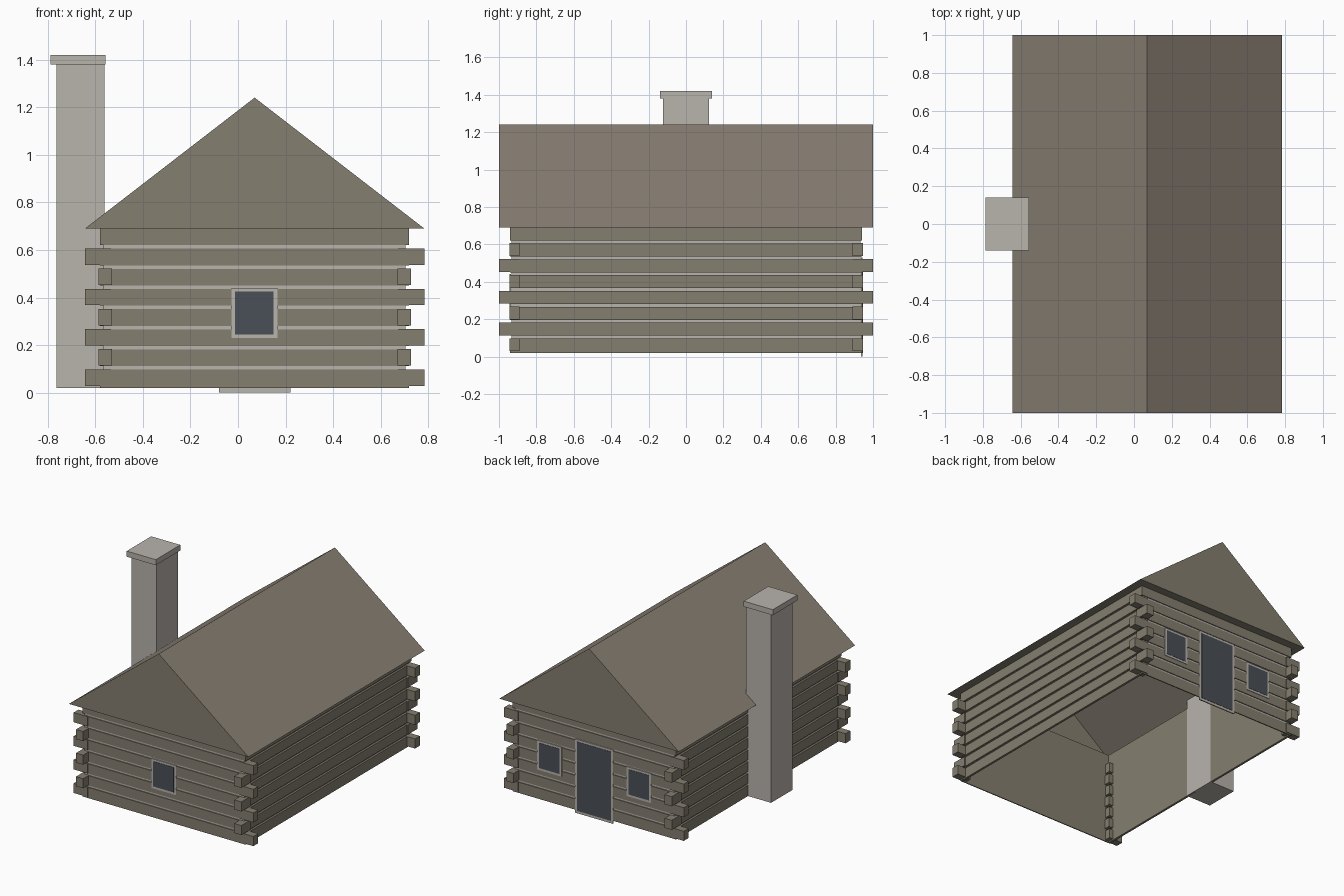
import bpy, bmesh

cube = bpy.data.objects.get("Cube")
if cube:
    bpy.data.objects.remove(cube, do_unlink=True)


def material(name, rgb):
    lin = [((c / 255 + 0.055) / 1.055) ** 2.4 for c in rgb] + [1]
    m = bpy.data.materials.new(name)
    m.use_nodes = True
    m.diffuse_color = lin
    m.node_tree.nodes["Principled BSDF"].inputs["Base Color"].default_value = lin
    return m


LOG = material("log brown", (132, 126, 111))
ROOF = material("roof brown", (136, 127, 115))
STONE = material("pale stone", (184, 179, 172))
GLASS = material("dark glass", (74, 80, 87))

CX = 0.07                   # middle of the cabin
WX, WY = 0.649, 0.94        # half sizes of the log walls
BASE, EAVE, RIDGE = 0.02, 0.69, 1.24


def finish(name, bm, mats):
    me = bpy.data.meshes.new(name)
    bm.to_mesh(me)
    bm.free()
    for m in mats:
        me.materials.append(m)
    ob = bpy.data.objects.new(name, me)
    bpy.context.collection.objects.link(ob)
    return ob


def add_box(bm, x, y, z):
    """Box from (low, high) pairs."""
    vs = bmesh.ops.create_cube(bm, size=1)["verts"]
    for v in vs:
        for i, (a, b) in enumerate((x, y, z)):
            v.co[i] = (a + b) / 2 + v.co[i] * (b - a)


def box(name, x, y, z, mat):
    bm = bmesh.new()
    add_box(bm, x, y, z)
    return finish(name, bm, [mat])


def mirrored(a, b, s):
    return tuple(sorted((s * a, s * b)))


def shift(pair):
    return (pair[0] + CX, pair[1] + CX)


# Wall shell: pale filling outside, brown inside, open below
OX, OY = WX - 0.0145, WY - 0.006
T = 0.0015
bm = bmesh.new()
for s in (-1, 1):
    add_box(bm, shift(mirrored(OX - T, OX, s)), (-OY, OY), (BASE, EAVE))
    add_box(bm, shift((-OX, OX)), mirrored(OY - T, OY, s), (BASE, EAVE))
for f in bm.faces:
    c = f.calc_center_median()
    if f.normal.x * (c.x - CX) + f.normal.y * c.y < 0:
        f.material_index = 1
finish("wall_shell", bm, [STONE, LOG])

# Logs, with crossing ends at the corners
logs, ends = bmesh.new(), bmesh.new()
PITCH = 0.0847
for k in range(8):
    low = 0.027 + PITCH * k
    z = (BASE if k == 0 else low, EAVE if k == 7 else low + 0.07)
    for s in (-1, 1):
        add_box(logs, shift(mirrored(OX, WX, s)), (-WY, WY), z)
        add_box(logs, shift((-WX, WX)), mirrored(OY, WY, s), z)
    if k == 7:
        continue
    for sx in (-1, 1):
        for sy in (-1, 1):
            if k % 2 == 0:
                x, y = (0.603, 0.714), (0.89, 0.945)
            else:
                x, y = (0.6, 0.657), (0.89, 1.0)
            add_box(ends, shift(mirrored(*x, sx)), mirrored(*y, sy),
                    (low + 0.002, low + 0.071))
finish("wall_logs", logs, [LOG])
finish("log_ends", ends, [LOG])

# Roof: two slopes, two gables and a soffit ring, open inside
RX = 0.713
bm = bmesh.new()
left, right, top = [
    [bm.verts.new((CX + x, y, z)) for y in (-1, 1)]
    for x, z in ((-RX, EAVE), (RX, EAVE), (0, RIDGE))]
slopes = [bm.faces.new((left[0], top[0], top[1], left[1])),
          bm.faces.new((right[0], right[1], top[1], top[0]))]
bm.faces.new((left[0], right[0], top[0]))
bm.faces.new((right[1], left[1], top[1]))
outer = [left[0], right[0], right[1], left[1]]
inner = [bm.verts.new((CX + x * OX, y * OY, EAVE))
         for x, y in ((-1, -1), (1, -1), (1, 1), (-1, 1))]
for i in range(4):
    j = (i + 1) % 4
    bm.faces.new((outer[j], outer[i], inner[i], inner[j]))
for f in slopes:
    f.material_index = 1
finish("roof", bm, [LOG, ROOF])

# Chimney
box("chimney_shaft", (-0.762, -0.562), (-0.123, 0.123), (BASE, 1.38), STONE)
box("chimney_cap", (-0.787, -0.556), (-0.139, 0.139), (1.38, 1.42), STONE)


# Windows and door as thin plates
def opening(name, x, side, half, z, rim, sill):
    box(name + "_frame", (x - half, x + half),
        mirrored(OY + 0.001, WY + 0.003, side), z, STONE)
    box(name + "_pane", (x - half + rim, x + half - rim),
        mirrored(WY, WY + 0.005, side), (z[0] + sill, z[1] - rim), GLASS)


WINDOW = (0.229, 0.441)
opening("front_window", CX - 0.001, -1, 0.097, WINDOW, 0.016, 0.016)
for label, s in (("left", 1), ("right", -1)):
    opening("back_window_" + label, CX + s * 0.355, 1, 0.097, WINDOW, 0.016, 0.016)
opening("back_door", CX, 1, 0.15, (0, 0.53), 0.016, 0.018)
